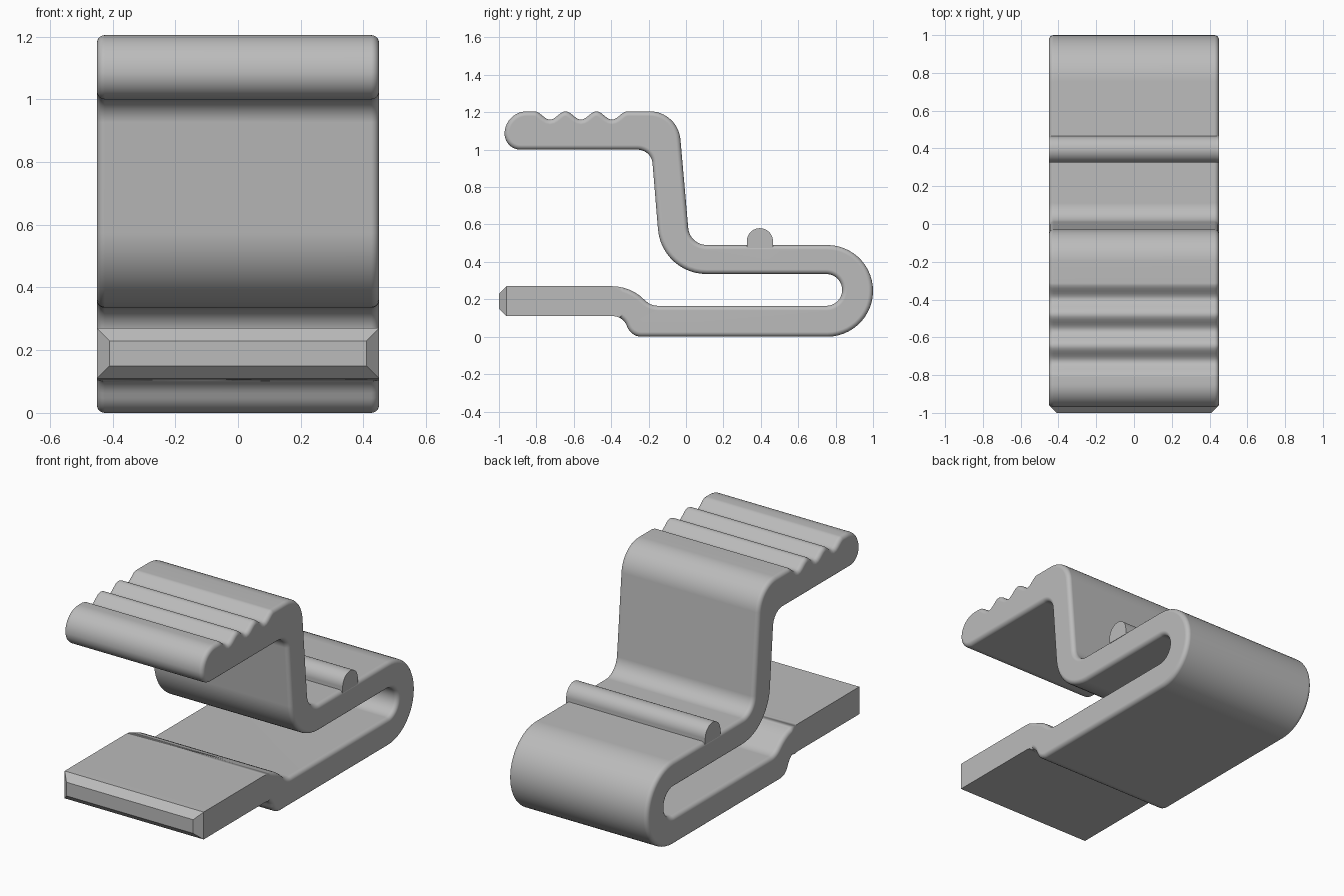
import bpy, bmesh, math
from mathutils import Vector

cube = bpy.data.objects.get("Cube")
if cube:
    bpy.data.objects.remove(cube, do_unlink=True)

HALF = 0.45      # half width
ROUND = 0.025    # side edge rounding

grey = bpy.data.materials.new("plain grey")
grey.use_nodes = True
grey.diffuse_color = (0.5, 0.5, 0.5, 1)
grey.node_tree.nodes["Principled BSDF"].inputs["Base Color"].default_value = (0.5, 0.5, 0.5, 1)


def filleted(corners):
    """Closed outline from (y, z, radius) corners, with arcs at the corners."""
    pts = []
    n = len(corners)
    for i, (y, z, r) in enumerate(corners):
        p = Vector((y, z))
        if r == 0:
            pts.append(p)
            continue
        a = (Vector(corners[i - 1][:2]) - p).normalized()
        b = (Vector(corners[(i + 1) % n][:2]) - p).normalized()
        half = a.angle(b) / 2
        centre = p + (a + b).normalized() * (r / math.sin(half))
        start = p + a * (r / math.tan(half)) - centre
        end = p + b * (r / math.tan(half)) - centre
        sweep = math.pi - 2 * half
        steps = max(4, round(sweep / math.radians(7)))
        for k in range(steps + 1):
            t = k / steps
            arc = start * math.sin((1 - t) * sweep) + end * math.sin(t * sweep)
            pts.append(centre + arc / math.sin(sweep))
    return [p for i, p in enumerate(pts) if (p - pts[i - 1]).length > 1e-4]


def inward(pts, i):
    """Mitred inward direction of a clockwise outline."""
    d1 = (pts[i] - pts[i - 1]).normalized()
    d2 = (pts[(i + 1) % len(pts)] - pts[i]).normalized()
    m = Vector((d1.y + d2.y, -d1.x - d2.x))
    return m * (2 / m.length_squared)


def sweep_outline(pts, radius_rule, segments=5):
    """Extrude the outline across x, rounding its side edges."""
    bm = bmesh.new()
    rads = [radius_rule(p) for p in pts]
    offs = [inward(pts, i) for i in range(len(pts))]

    def ring(side, t):
        verts = []
        for p, r, o in zip(pts, rads, offs):
            q = p + o * r * (1 - math.cos(t))
            verts.append(bm.verts.new((side * (HALF - r + r * math.sin(t)), q.x, q.y)))
        return verts

    angles = [math.pi / 2 * k / segments for k in range(segments + 1)]
    rings = [ring(-1, t) for t in reversed(angles)] + [ring(1, t) for t in angles]
    n = len(pts)
    for a, b in zip(rings, rings[1:]):
        for i in range(n):
            j = (i + 1) % n
            bm.faces.new((a[i], a[j], b[j], b[i]))
    bm.faces.new(rings[0])
    bm.faces.new(rings[-1])
    bmesh.ops.remove_doubles(bm, verts=bm.verts, dist=1e-5)
    bmesh.ops.recalc_face_normals(bm, faces=bm.faces)
    return bm


def finish(bm, name):
    mesh = bpy.data.meshes.new(name)
    bm.to_mesh(mesh)
    bm.free()
    mesh.materials.append(grey)
    ob = bpy.data.objects.new(name, mesh)
    bpy.context.collection.objects.link(ob)
    bpy.ops.object.select_all(action="DESELECT")
    ob.select_set(True)
    bpy.context.view_layer.objects.active = ob
    bpy.ops.object.shade_smooth_by_angle(angle=math.radians(30))
    weighted = ob.modifiers.new("even shading", "WEIGHTED_NORMAL")
    weighted.keep_sharp = True
    return ob


# Finger grooves: three shallow waves along the top of the handle
grooves = []
for k in range(37):
    wave = 0.0225 * (1 - math.cos(2 * math.pi * k / 12))
    grooves.append((-0.81 + 0.0138 * k, 1.205 - wave, 0))

# Folded clip: tongue, slot, riser, handle and back loop
clip = filleted([
    (-0.96, 0.27, 0), (-0.295, 0.27, 0.25), (-0.19, 0.165, 0.1),
    (0.835, 0.165, 0.085), (0.835, 0.335, 0.085),
    (-0.13, 0.335, 0.26), (-0.185, 1.0, 0.08),
    (-0.97, 1.0, 0.085), (-0.97, 1.205, 0.12),
    *grooves,
    (-0.043, 1.205, 0.165), (0.02, 0.49, 0.1),
    (1.0, 0.49, 0.245), (1.0, 0.0, 0.245),
    (-0.29, 0.0, 0.08), (-0.34, 0.11, 0.08), (-0.96, 0.11, 0),
])
body = sweep_outline(clip, lambda p: 0 if p.x < -0.36 and p.y < 0.3 else ROUND)

# Chamfered tip of the tongue
tip = [f for f in body.faces
       if f.normal.y < -0.9 and f.calc_center_median().y < -0.95
       and f.calc_center_median().z < 0.3]
out = bmesh.ops.extrude_face_region(body, geom=tip)
bmesh.ops.delete(body, geom=tip, context="FACES_ONLY")
for v in out["geom"]:
    if isinstance(v, bmesh.types.BMVert):
        v.co = (v.co.x * 0.41 / HALF, -1.0, 0.19 + (v.co.z - 0.19) * 0.5)
bmesh.ops.recalc_face_normals(body, faces=body.faces)
finish(body, "folded_clip")

# Locking rib across the upper arm
rib = filleted([
    (0.325, 0.475, 0), (0.325, 0.58, 0.07),
    (0.465, 0.58, 0.07), (0.465, 0.475, 0),
])
finish(sweep_outline(rib, lambda p: 0), "locking_rib")
